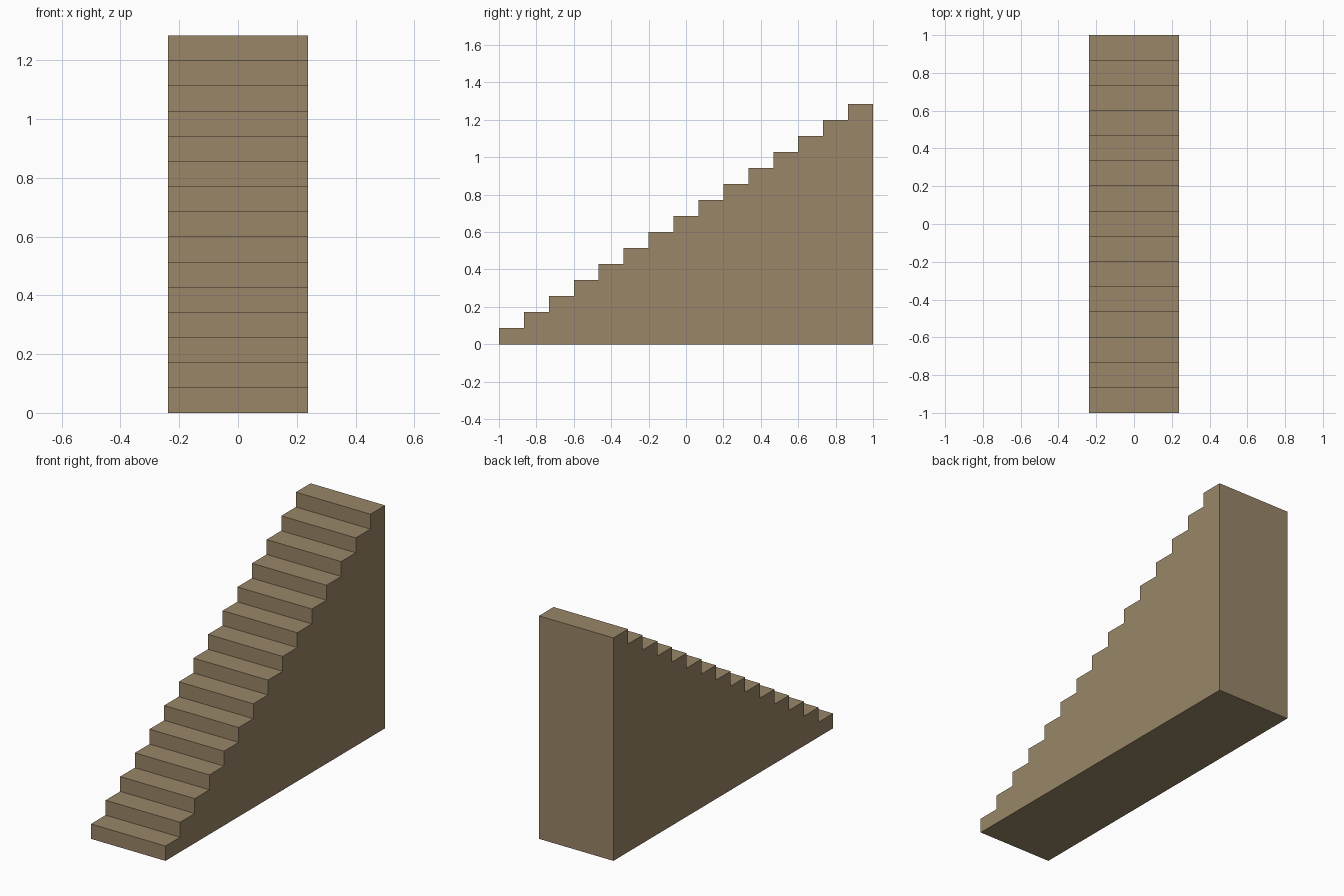
import bpy
import bmesh

cube = bpy.data.objects.get("Cube")
if cube:
    bpy.data.objects.remove(cube, do_unlink=True)

STEPS = 15
LENGTH, HEIGHT, WIDTH = 2.0, 1.285, 0.475
tread, riser = LENGTH / STEPS, HEIGHT / STEPS

# Plain brown material
brown = bpy.data.materials.new("warm_brown")
brown.use_nodes = True
colour = (0.319, 0.238, 0.138, 1)
brown.diffuse_color = colour
brown.node_tree.nodes["Principled BSDF"].inputs["Base Color"].default_value = colour

# Side profile: one riser and one tread per step, then down the back
profile = [(-LENGTH / 2, 0)]
for i in range(STEPS):
    front = -LENGTH / 2 + i * tread
    top = (i + 1) * riser
    profile += [(front, top), (front + tread, top)]
profile.append((LENGTH / 2, 0))

# Solid staircase: the profile extruded across its width
bm = bmesh.new()
side = bm.faces.new([bm.verts.new((-WIDTH / 2, y, z)) for y, z in profile])
result = bmesh.ops.extrude_face_region(bm, geom=[side], use_keep_orig=True)
moved = [v for v in result["geom"] if isinstance(v, bmesh.types.BMVert)]
bmesh.ops.translate(bm, verts=moved, vec=(WIDTH, 0, 0))
bmesh.ops.recalc_face_normals(bm, faces=bm.faces)

mesh = bpy.data.meshes.new("staircase")
bm.to_mesh(mesh)
bm.free()
mesh.materials.append(brown)
staircase = bpy.data.objects.new("staircase", mesh)
bpy.context.collection.objects.link(staircase)
